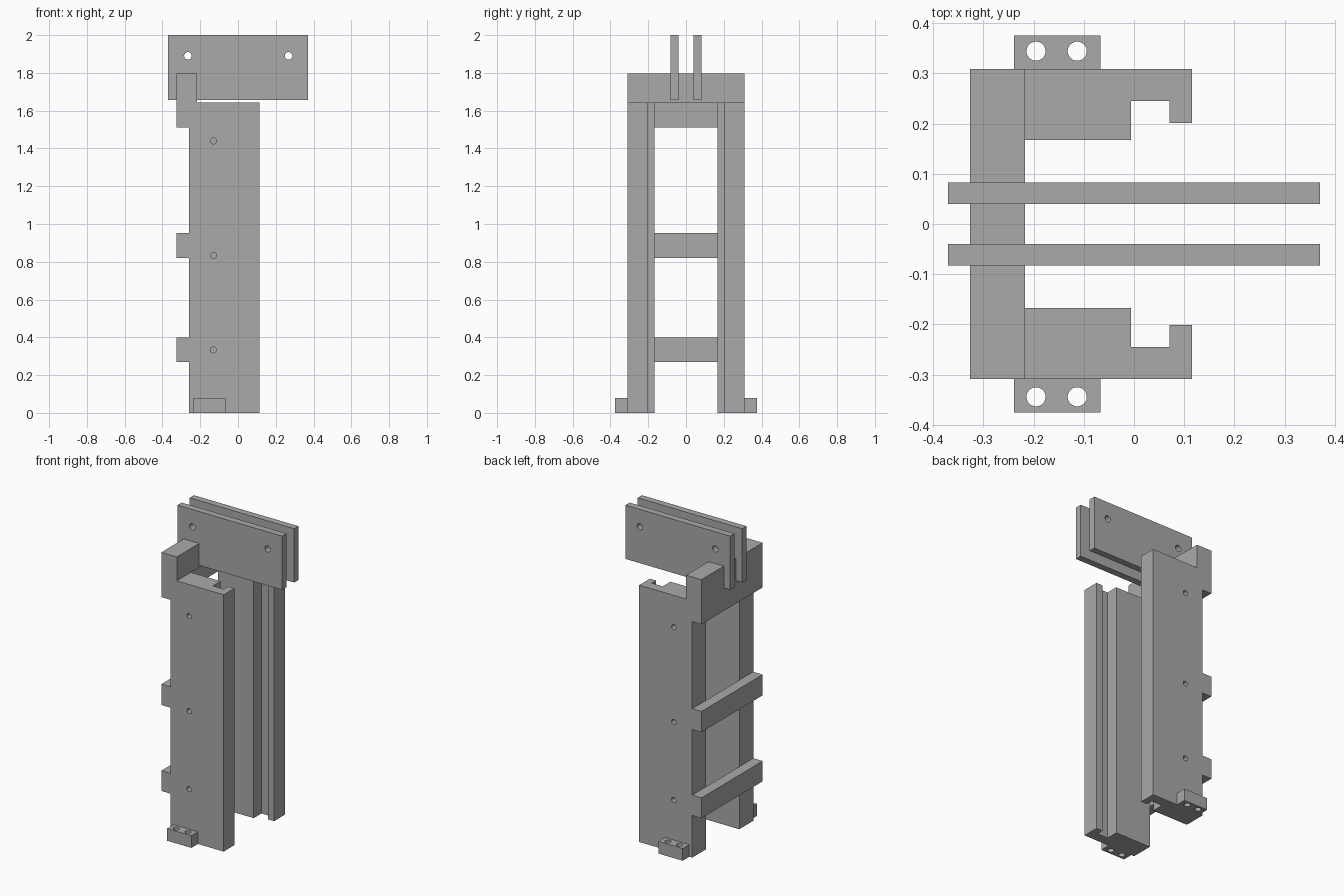
import bpy, bmesh
from mathutils import Matrix, Vector

default = bpy.data.objects.get("Cube")
if default:
    bpy.data.objects.remove(default, do_unlink=True)

grey = bpy.data.materials.new("mid_grey")
grey.use_nodes = True
tone = (0.4, 0.4, 0.4, 1)
grey.diffuse_color = tone
grey.node_tree.nodes["Principled BSDF"].inputs["Base Color"].default_value = tone


def finish(name, bm):
    bmesh.ops.recalc_face_normals(bm, faces=bm.faces)
    mesh = bpy.data.meshes.new(name)
    bm.to_mesh(mesh)
    bm.free()
    mesh.materials.append(grey)
    obj = bpy.data.objects.new(name, mesh)
    bpy.context.collection.objects.link(obj)
    return obj


def prism(name, points, extrusion):
    """Extrude a flat outline along a vector."""
    bm = bmesh.new()
    face = bm.faces.new([bm.verts.new(p) for p in points])
    result = bmesh.ops.extrude_face_region(bm, geom=[face], use_keep_orig=True)
    moved = [v for v in result["geom"] if isinstance(v, bmesh.types.BMVert)]
    bmesh.ops.translate(bm, verts=moved, vec=Vector(extrusion))
    return finish(name, bm)


def box(name, x, y, z):
    outline = [(x[0], y[0], z[0]), (x[1], y[0], z[0]), (x[1], y[1], z[0]), (x[0], y[1], z[0])]
    return prism(name, outline, (0, 0, z[1] - z[0]))


def drill(obj, centres, radius, depth, axis):
    """Cut round holes along the Y or Z axis."""
    bm = bmesh.new()
    turn = Matrix.Rotation(1.5707963, 4, "X") if axis == "Y" else Matrix()
    for c in centres:
        bmesh.ops.create_cone(bm, cap_ends=True, segments=32, radius1=radius,
                              radius2=radius, depth=depth,
                              matrix=Matrix.Translation(c) @ turn)
    cutter = finish("hole_cutter", bm)
    cutter.hide_render = True
    mod = obj.modifiers.new("holes", "BOOLEAN")
    mod.operation, mod.solver, mod.object = "DIFFERENCE", "EXACT", cutter
    bpy.context.view_layer.objects.active = obj
    bpy.ops.object.modifier_apply(modifier=mod.name)
    bpy.data.objects.remove(cutter, do_unlink=True)


def mirror(obj):
    mod = obj.modifiers.new("mirror", "MIRROR")
    mod.use_axis = (False, True, False)
    mod.use_mirror_merge = False


OUT = 0.309    # outer side of the posts
BACK = -0.326  # rear of the rungs
POST = -0.26   # rear of the posts
TOP = 1.643    # top of the posts

# Hooked channel posts with blind side holes
outline = [(POST, OUT), (0.115, OUT), (0.115, 0.201), (0.071, 0.201),
           (0.071, 0.245), (-0.006, 0.245), (-0.006, 0.167), (POST, 0.167)]
posts = prism("channel_posts", [(x, y, 0) for x, y in outline], (0, 0, TOP))
drill(posts, [(-0.13, OUT, z) for z in (0.334, 0.833, 1.44)], 0.016, 0.16, "Y")
mirror(posts)

# Drilled mounting feet
feet = box("mounting_feet", (-0.239, -0.067), (OUT, 0.375), (0, 0.078))
drill(feet, [(x, 0.344, 0.04) for x in (-0.195, -0.113)], 0.019, 0.2, "Z")
mirror(feet)

# Rear rungs
for name, low, high in (("lower_rung", 0.27, 0.4), ("middle_rung", 0.82, 0.953)):
    box(name, (BACK, POST), (-OUT, OUT), (low, high))

# Stepped top crossbar
profile = [(BACK, 1.51), (POST, 1.51), (POST, TOP), (-0.217, TOP),
           (-0.217, 1.796), (BACK, 1.796)]
prism("top_crossbar", [(x, -OUT, z) for x, z in profile], (0, 2 * OUT, 0))

# Pair of upright plates
plates = box("top_plates", (-0.37, 0.37), (0.04, 0.083), (1.656, 2))
drill(plates, [(x, 0.06, 1.89) for x in (-0.265, 0.268)], 0.02, 0.2, "Y")
mirror(plates)
